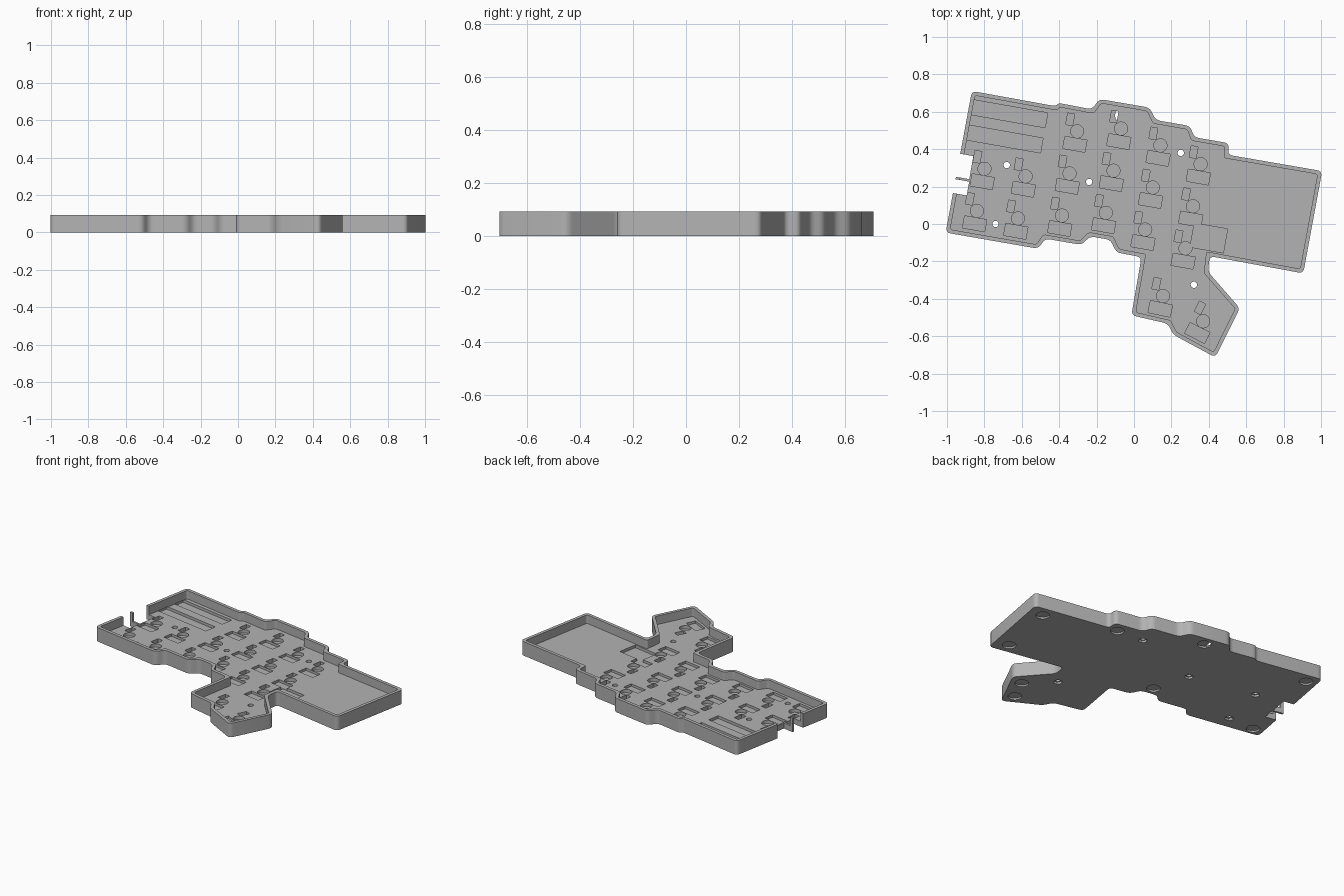
import bpy, bmesh, math
from mathutils import Vector, Matrix

cube = bpy.data.objects.get("Cube")
if cube:
    bpy.data.objects.remove(cube, do_unlink=True)

HEIGHT, FLOOR, WALL = 0.092, 0.036, 0.021
TILT = math.radians(-10)

# Corners of the case, clockwise from the back right-hand corner
OUTLINE = [Vector(p) for p in (
    (-0.867, 0.711), (-0.42, 0.63), (-0.403, 0.647), (-0.225, 0.613), (-0.185, 0.668),
    (0.085, 0.622), (0.115, 0.556), (0.30, 0.524), (0.322, 0.464), (0.508, 0.432),
    (0.502, 0.37), (1.006, 0.283), (0.905, -0.264), (0.405, -0.172), (0.395, -0.255),
    (0.566, -0.45), (0.435, -0.713), (0.21, -0.592), (0.182, -0.533), (-0.014, -0.488),
    (0.04, -0.177), (-0.095, -0.152), (-0.125, -0.085), (-0.235, -0.066), (-0.28, -0.112),
    (-0.475, -0.078), (-0.512, -0.132), (-1.007, -0.046))]


def inset(points, distance):
    """Move every edge of a clockwise outline inwards."""
    result = []
    for i, p in enumerate(points):
        a = (p - points[i - 1]).normalized()
        b = (points[(i + 1) % len(points)] - p).normalized()
        na, nb = Vector((a.y, -a.x)), Vector((b.y, -b.x))
        result.append(p + (na + nb) * distance / (1 + na.dot(nb)))
    return result


def rounded(points, reach, steps=5):
    """Replace each corner by a short curve."""
    result = []
    for i, p in enumerate(points):
        a, b = points[i - 1] - p, points[(i + 1) % len(points)] - p
        start = p + a.normalized() * min(reach, a.length * 0.4)
        end = p + b.normalized() * min(reach, b.length * 0.4)
        for s in range(steps + 1):
            t = s / steps
            result.append(start * (1 - t) ** 2 + p * 2 * t * (1 - t) + end * t * t)
    return result


def circle(center, radius, sides=32):
    c = Vector(center)
    return [c + Vector((math.cos(k * math.tau / sides), math.sin(k * math.tau / sides))) * radius
            for k in range(sides)]


def rectangle(center, width, depth, angle=TILT):
    turn = Matrix.Rotation(angle, 2)
    return [Vector(center) + turn @ Vector((sx * width / 2, sy * depth / 2))
            for sx, sy in ((-1, -1), (1, -1), (1, 1), (-1, 1))]


def prisms(name, profiles, bottom, top):
    """One object made of flat outlines raised from bottom to top."""
    bm = bmesh.new()
    for outline in profiles:
        face = bm.faces.new([bm.verts.new((p.x, p.y, bottom)) for p in outline])
        raised = bmesh.ops.extrude_face_region(bm, geom=[face], use_keep_orig=True)
        verts = [g for g in raised["geom"] if isinstance(g, bmesh.types.BMVert)]
        bmesh.ops.translate(bm, verts=verts, vec=(0, 0, top - bottom))
    bmesh.ops.recalc_face_normals(bm, faces=bm.faces)
    mesh = bpy.data.meshes.new(name)
    bm.to_mesh(mesh)
    bm.free()
    obj = bpy.data.objects.new(name, mesh)
    bpy.context.collection.objects.link(obj)
    return obj


def cut(target, name, profiles, bottom, top):
    """Subtract a set of prisms and discard the cutter."""
    cutter = prisms(name, profiles, bottom, top)
    cutter.hide_render = True
    mod = target.modifiers.new(name, "BOOLEAN")
    mod.operation, mod.solver, mod.object = "DIFFERENCE", "EXACT", cutter
    bpy.context.view_layer.objects.active = target
    bpy.ops.object.modifier_apply(modifier=name)
    bpy.data.objects.remove(cutter, do_unlink=True)


# Case body and the open tray inside it
case = prisms("keyboard_case", [rounded(OUTLINE, 0.028)], 0, HEIGHT)
cut(case, "tray", [rounded(inset(OUTLINE, WALL), 0.014)], FLOOR, HEIGHT + 0.1)

# Key positions: lowest key of each column with its row count, then thumb keys
COLUMNS = [(-0.84, 0.07, 2), (-0.62, 0.03, 2), (-0.385, 0.045, 3),
           (-0.15, 0.06, 3), (0.06, -0.03, 3), (0.275, -0.13, 3)]
keys = [(Vector((x + 0.0405 * r, y + 0.225 * r)), TILT) for x, y, n in COLUMNS for r in range(n)]
keys += [(Vector((0.155, -0.385)), TILT * 1.2), (Vector((0.37, -0.52)), TILT * 2.7)]


def beside(key, dx, dy):
    return key[0] + Matrix.Rotation(key[1], 2) @ Vector((dx, dy))


# Switch pockets sunk in the floor
rim = FLOOR + 0.001
cut(case, "socket_pockets", [rectangle(beside(k, 0, -0.07), 0.12, 0.065, k[1]) for k in keys], 0.02, rim)
cut(case, "stem_pockets", [circle(k[0], 0.035) for k in keys], 0.015, rim)
cut(case, "diode_pockets", [rectangle(beside(k, -0.048, 0.057), 0.037, 0.062, k[1]) for k in keys], 0.009, rim)

# Controller slots and the battery connector pocket
cut(case, "board_pockets", [rectangle((-0.67, 0.59), 0.41, 0.08), rectangle((-0.695, 0.455), 0.41, 0.08),
                            rectangle((0.40, -0.075), 0.18, 0.13)], 0.018, rim)

# Connector openings through the right-hand wall
cut(case, "port_openings", [rectangle((-0.929, 0.312), 0.12, 0.125),
                            rectangle((-0.947, 0.20), 0.12, 0.075)], -0.1, HEIGHT + 0.1)

# Screw holes with nut recesses beneath
SCREWS = [(-0.68, 0.315), (-0.24, 0.225), (-0.74, 0.0), (0.25, 0.38), (0.32, -0.325)]
cut(case, "screw_holes", [circle(s, 0.017, 24) for s in SCREWS], -0.1, HEIGHT)
cut(case, "nut_recesses", [circle(s, 0.027, 6) for s in SCREWS], -0.1, 0.014)

# Round recesses for rubber feet
FEET = [(0.90, 0.226), (0.44, 0.37), (-0.06, 0.58), (-0.81, 0.63), (-0.93, -0.004),
        (-0.165, -0.017), (0.475, -0.474), (0.407, -0.62), (0.825, -0.175)]
cut(case, "foot_recesses", [circle(f, 0.041) for f in FEET], -0.1, 0.011)

# Single grey plastic
grey = bpy.data.materials.new("grey_plastic")
grey.use_nodes = True
colour = (0.45, 0.45, 0.45, 1)
grey.diffuse_color = colour
grey.node_tree.nodes["Principled BSDF"].inputs["Base Color"].default_value = colour
case.data.materials.clear()
case.data.materials.append(grey)

bpy.ops.object.select_all(action="DESELECT")
case.select_set(True)
bpy.context.view_layer.objects.active = case
bpy.ops.object.shade_smooth_by_angle(angle=math.radians(30))
